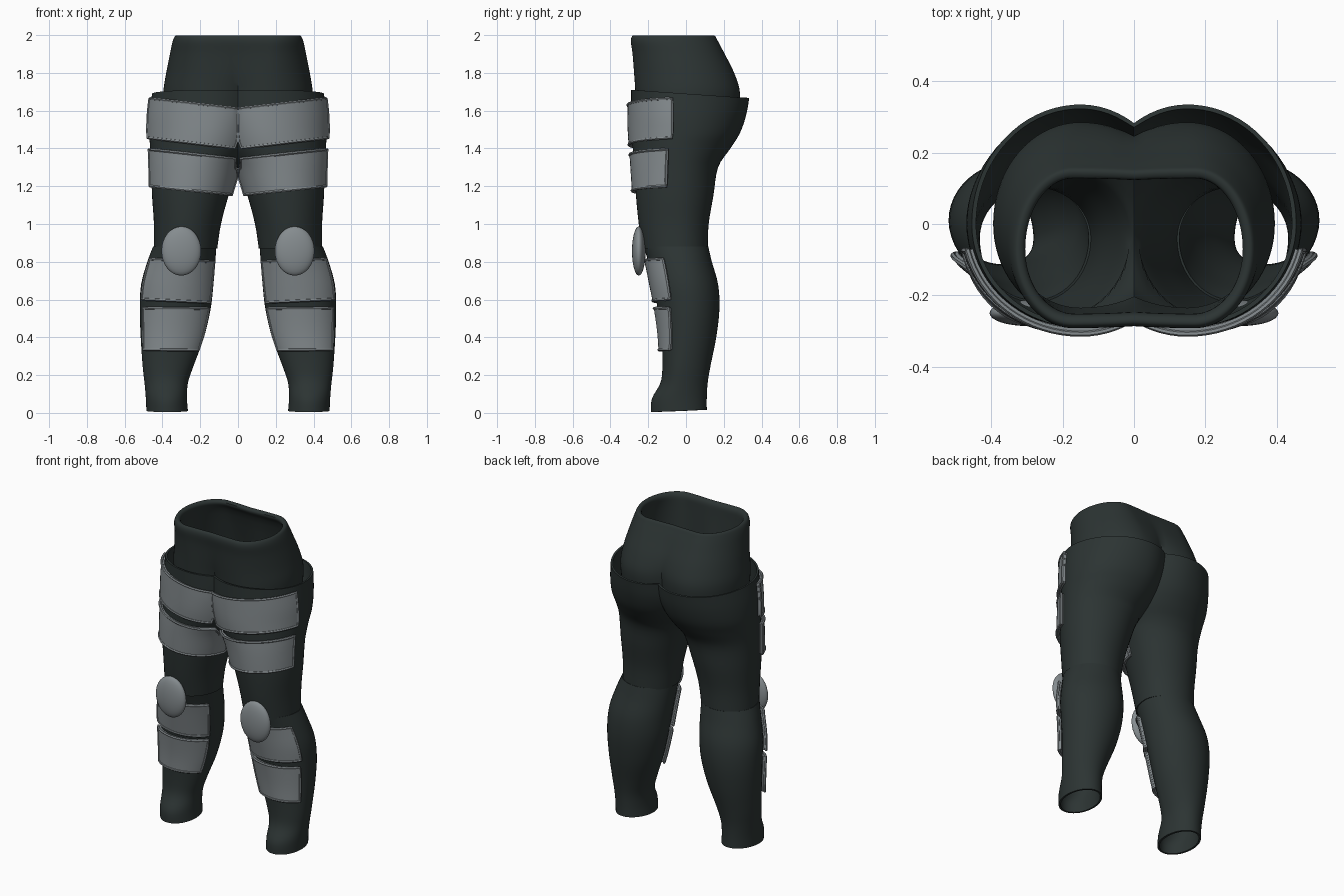
import bpy, math
from mathutils import Vector

if "Cube" in bpy.data.objects:
    bpy.data.objects.remove(bpy.data.objects["Cube"])


def material(name, rgb):
    m = bpy.data.materials.new(name)
    m.diffuse_color = (*rgb, 1)
    m.use_nodes = True
    m.node_tree.nodes["Principled BSDF"].inputs["Base Color"].default_value = m.diffuse_color
    return m


FABRIC = material("dark_fabric", (0.025, 0.034, 0.033))
ARMOUR = material("grey_armour", (0.235, 0.262, 0.275))

# Cross-sections of the +x half: z, x inner, x middle, x outer, y front, y middle, y back, tilt
THIGH = [
    (0.87, .11, .28, .445, -.23, -.04, .115, 0),
    (1.00, .09, .27, .445, -.25, -.04, .12, 0),
    (1.15, .05, .25, .455, -.265, -.04, .145, 0),
    (1.30, .00, .22, .46, -.275, -.03, .17, 0),
    (1.40, -.06, .18, .465, -.282, -.02, .235, 0),
    (1.48, -.09, .16, .47, -.288, 0, .285, 0),
    (1.58, -.12, .15, .468, -.29, 0, .318, -.02),
    (1.69, -.13, .15, .455, -.29, 0, .335, -.07)]
CALF = [
    (0.012, .265, .375, .485, -.185, -.04, .11, .04),
    (0.08, .27, .375, .488, -.18, -.04, .11, .02),
    (0.16, .265, .375, .495, -.135, -.03, .115, 0),
    (0.25, .235, .37, .505, -.125, -.02, .13, 0),
    (0.40, .18, .35, .515, -.13, 0, .16, 0),
    (0.55, .145, .33, .52, -.15, .01, .177, 0),
    (0.68, .13, .31, .513, -.175, 0, .17, 0),
    (0.80, .12, .29, .48, -.20, -.02, .137, 0),
    (0.88, .115, .28, .45, -.225, -.04, .118, 0)]
# Waist goes up the outside, over the rolled rim and down the inside
WAIST = [
    (1.58, -.13, .15, .39, -.26, 0, .275, 0),
    (1.70, -.15, .15, .395, -.268, 0, .285, 0),
    (1.80, -.25, .15, .38, -.275, -.01, .255, 0),
    (1.90, -.40, .16, .36, -.283, -.04, .205, 0),
    (1.97, -.60, .17, .345, -.292, -.07, .168, 0),
    (1.998, -.60, .17, .328, -.28, -.07, .15, 0),
    (1.98, -.60, .17, .305, -.255, -.07, .128, 0),
    (1.90, -.40, .16, .32, -.25, -.05, .17, 0),
    (1.60, -.15, .15, .36, -.235, 0, .25, 0)]


def section(rings, s):
    """Smoothly interpolated cross-section at fractional index s."""
    last = len(rings) - 1
    i = min(int(s), last - 1)
    f = s - i
    p0, p1, p2, p3 = (rings[max(0, min(last, k))] for k in (i - 1, i, i + 1, i + 2))
    return [b + .5 * f * (c - a + f * (2 * a - 5 * b + 4 * c - d + f * (3 * (b - c) + d - a)))
            for a, b, c, d in zip(p0, p1, p2, p3)]


def section_at_height(rings, z):
    lo, hi = 0.0, len(rings) - 1.0
    for _ in range(24):
        mid = (lo + hi) / 2
        if section(rings, mid)[0] < z:
            lo = mid
        else:
            hi = mid
    return section(rings, lo)


def limit(sec):
    """Angle at which the outline reaches the centre plane (pi if it never does)."""
    return math.acos(max(-1, min(1, -sec[2] / max(1e-6, sec[2] - sec[1]))))


def outline(sec, t, grow=0):
    z, xi, xm, xo, yf, ym, yb, tilt = sec
    c, s = math.cos(t), math.sin(t)
    ax = xo - xm if c > 0 else xm - xi
    ay = yb - ym if s > 0 else ym - yf
    n = Vector((c / ax, s / ay)).normalized() * grow
    x, y = xm + ax * c + n.x, ym + ay * s + n.y
    return Vector((max(0, x), y, z + tilt * y))


def finish(ob, mat, thickness=0, merge=True):
    ob.data.materials.append(mat)
    m = ob.modifiers.new("mirror", 'MIRROR')
    m.use_mirror_merge = merge
    m.merge_threshold = 0.002
    if thickness:
        w = ob.modifiers.new("thickness", 'SOLIDIFY')
        w.thickness, w.offset = thickness, -1
    bpy.ops.object.select_all(action='DESELECT')
    ob.select_set(True)
    bpy.context.view_layer.objects.active = ob
    bpy.ops.object.convert(target='MESH')
    bpy.ops.object.shade_smooth_by_angle(angle=math.radians(40))


def grid_object(name, rows, mat, thickness, merge=True):
    w = len(rows[0])
    faces = [(j * w + i, j * w + i + 1, (j + 1) * w + i + 1, (j + 1) * w + i)
             for j in range(len(rows) - 1) for i in range(w - 1)]
    me = bpy.data.meshes.new(name)
    me.from_pydata([p for r in rows for p in r], [], faces)
    ob = bpy.data.objects.new(name, me)
    bpy.context.collection.objects.link(ob)
    if merge:
        weld = ob.modifiers.new("weld", 'WELD')
        weld.merge_threshold = 0.0005
    finish(ob, mat, thickness, merge)


def garment(name, rings, thickness, steps=4, n=48):
    rows = []
    for k in range((len(rings) - 1) * steps + 1):
        sec = section(rings, k / steps)
        tm = limit(sec)
        rows.append([outline(sec, tm * (2 * i / n - 1)) for i in range(n + 1)])
    grid_object(name, rows, FABRIC, thickness)


def plate(name, rings, z0, z1, t0, t1, slant, nu=24, nv=6):
    """Curved armour plate hugging a limb, with a raised trim along its edge."""
    def point(u, v, grow):
        z = z0 + (z1 - z0) * v
        t = math.radians(t0 + (t1 - t0) * u)
        sec = section_at_height(rings, z)
        t = max(t, -limit(sec))
        z += slant * (outline(sec, t).x - .45)
        sec = section_at_height(rings, z)
        p = outline(sec, max(t, -limit(sec)), grow)
        p.z = z
        return p

    rows = [[point(i / nu, j / nv, .02) for i in range(nu + 1)] for j in range(nv + 1)]
    grid_object(name, rows, ARMOUR, .018, False)
    edge = ([(i / nu, 0) for i in range(nu)] + [(1, j / nv) for j in range(nv)]
            + [(1 - i / nu, 1) for i in range(nu)] + [(0, 1 - j / nv) for j in range(nv)])
    cu = bpy.data.curves.new(name + "_trim", 'CURVE')
    cu.dimensions = '3D'
    cu.bevel_depth, cu.bevel_resolution = .008, 1
    sp = cu.splines.new('POLY')
    sp.points.add(len(edge) - 1)
    for q, (u, v) in zip(sp.points, edge):
        q.co = (*point(u, v, .018), 1)
    sp.use_cyclic_u = True
    ob = bpy.data.objects.new(name + "_trim", cu)
    bpy.context.collection.objects.link(ob)
    bpy.ops.object.select_all(action='DESELECT')
    ob.select_set(True)
    bpy.context.view_layer.objects.active = ob
    bpy.ops.object.convert(target='MESH')
    finish(bpy.context.view_layer.objects.active, ARMOUR, 0, False)


# Fabric layers
garment("waist", WAIST, 0)
garment("thighs", THIGH, .012)
garment("calves", CALF, .012)

# Armour plates
plate("upper_thigh_plate", THIGH, 1.455, 1.665, -128, -14, .12)
plate("lower_thigh_plate", THIGH, 1.20, 1.395, -170, -16, .11)
plate("upper_shin_plate", CALF, .60, .815, -150, -30, .05)
plate("lower_shin_plate", CALF, .335, .555, -150, -34, .01)

# Knee pads
bpy.ops.mesh.primitive_uv_sphere_add(segments=32, ring_count=16, location=(0, 0, 0))
knee = bpy.context.object
knee.name = "knee_pads"
for v in knee.data.vertices:
    v.co = (.30 + v.co.x * .105, -.25 + v.co.y * .036, .857 + v.co.z * .13)
finish(knee, ARMOUR, 0, False)
